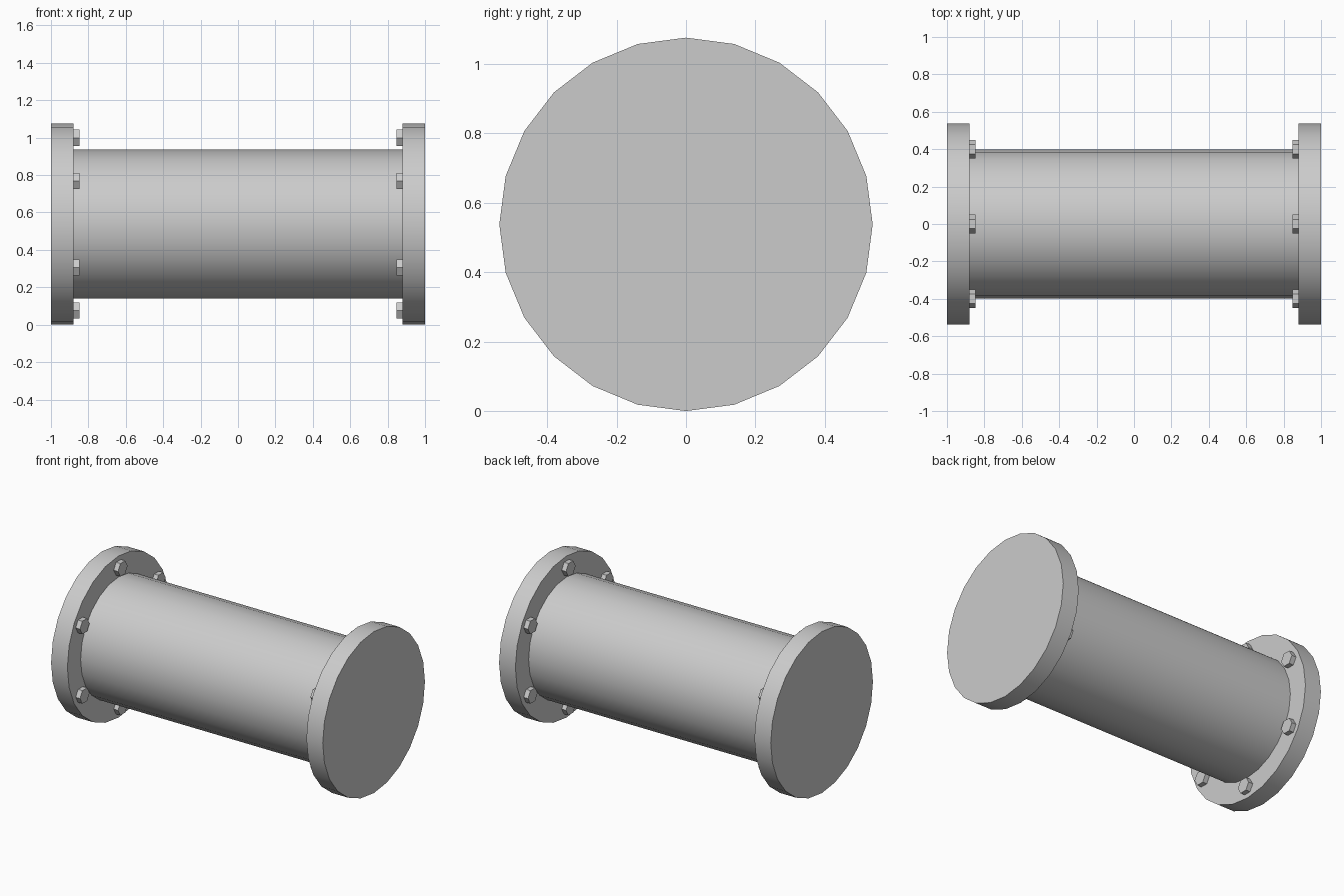
import bpy
from math import pi, sin, cos, radians

if "Cube" in bpy.data.objects:
    bpy.data.objects.remove(bpy.data.objects["Cube"])

CZ = 0.5375  # axis height


def rod(name, radius, x0, x1, sides, y=0.0, z=CZ, smooth=True, turn=0.0):
    """Capped cylinder lying along x from x0 to x1."""
    bpy.ops.mesh.primitive_cylinder_add(
        vertices=sides, radius=radius, depth=abs(x1 - x0),
        location=((x0 + x1) / 2, y, z), rotation=(0, pi / 2, 0))
    ob = bpy.context.object
    ob.name = name
    bpy.ops.object.transform_apply(location=False, rotation=True, scale=True)
    if turn:
        ob.rotation_euler = (turn, 0, 0)
    if smooth:
        bpy.ops.object.shade_smooth_by_angle(angle=radians(30))
    return ob


# Main pipe
rod("pipe_body", 0.398, -0.88, 0.88, 24)

# End flanges with six hex bolts on each inner face
for side, s in (("left", -1), ("right", 1)):
    rod(f"{side}_flange", 0.5375, s * 0.88, s * 1.0, 24)
    for i in range(6):
        a = radians(90 + 60 * i)
        rod(f"{side}_bolt_{i + 1}", 0.05, s * 0.848, s * 0.88, 6,
            y=0.462 * cos(a), z=CZ + 0.462 * sin(a), smooth=False)
